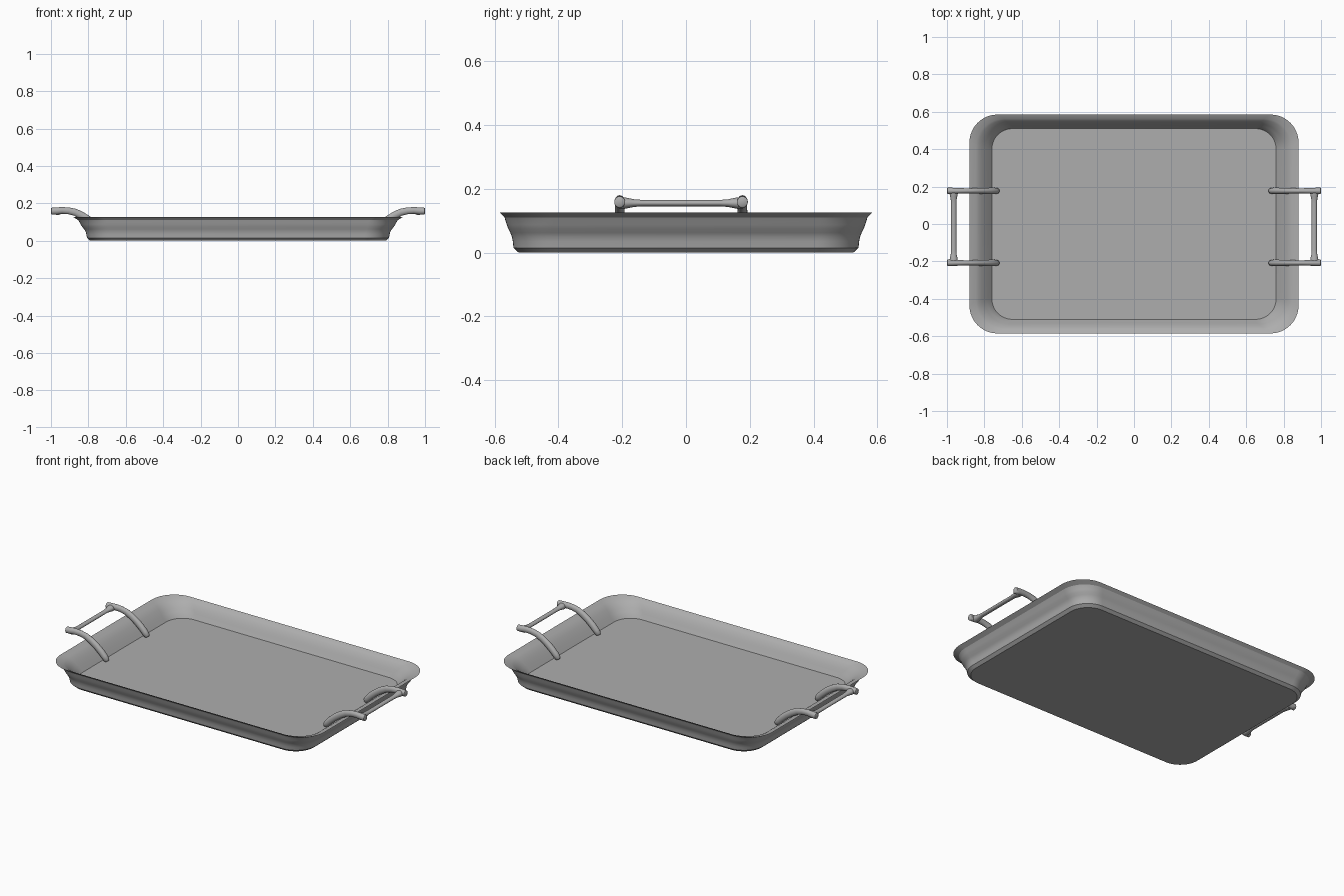
import bpy, bmesh
from math import sin, cos, pi, radians
from mathutils import Vector

if "Cube" in bpy.data.objects:
    bpy.data.objects.remove(bpy.data.objects["Cube"])


def finish(bm, name, angle=35):
    bmesh.ops.recalc_face_normals(bm, faces=bm.faces)
    me = bpy.data.meshes.new(name)
    bm.to_mesh(me)
    bm.free()
    ob = bpy.data.objects.new(name, me)
    mat = bpy.data.materials.get("steel") or bpy.data.materials.new("steel")
    mat.diffuse_color = (0.42, 0.42, 0.42, 1)
    mat.use_nodes = True
    mat.node_tree.nodes["Principled BSDF"].inputs["Base Color"].default_value = mat.diffuse_color
    me.materials.append(mat)
    bpy.context.collection.objects.link(ob)
    bpy.ops.object.select_all(action='DESELECT')
    ob.select_set(True)
    bpy.context.view_layer.objects.active = ob
    bpy.ops.object.shade_smooth_by_angle(angle=radians(angle))
    return ob


def loft(bm, rings):
    loops = [[bm.verts.new(p) for p in ring] for ring in rings]
    n = len(loops[0])
    for a, b in zip(loops, loops[1:]):
        for i in range(n):
            j = (i + 1) % n
            bm.faces.new((a[i], a[j], b[j], b[i]))
    bm.faces.new(loops[0])
    bm.faces.new(loops[-1])


def rounded_rect(hx, hy, z, r, seg=12):
    pts = []
    for q, (sx, sy) in enumerate([(1, 1), (-1, 1), (-1, -1), (1, -1)]):
        for k in range(seg + 1):
            a = (q + k / seg) * pi / 2
            pts.append((sx * (hx - r) + r * cos(a), sy * (hy - r) + r * sin(a), z))
    return pts


def tube(bm, stations, side, seg=20):
    """Elliptical sweep; stations are (centre, radius along side, radius across)."""
    side = Vector(side)
    pts = [Vector(s[0]) for s in stations]
    rings = []
    for i, (p, ra, rb) in enumerate(stations):
        t = (pts[min(i + 1, len(pts) - 1)] - pts[max(i - 1, 0)]).normalized()
        up = t.cross(side).normalized()
        rings.append([pts[i] + side * ra * cos(k * 2 * pi / seg) + up * rb * sin(k * 2 * pi / seg)
                      for k in range(seg)])
    loft(bm, rings)


# Tray: one loft up the outside, over the rim and down to the floor
profile = [  # half x, half y, z, corner radius
    (0.79, 0.525, 0.0, 0.12), (0.807, 0.541, 0.015, 0.13),
    (0.811, 0.543, 0.035, 0.13), (0.815, 0.546, 0.05, 0.13),
    (0.823, 0.551, 0.062, 0.135), (0.833, 0.557, 0.074, 0.14),
    (0.841, 0.562, 0.087, 0.145), (0.848, 0.566, 0.1, 0.15),
    (0.854, 0.569, 0.11, 0.15), (0.88, 0.585, 0.126, 0.15),
    (0.845, 0.562, 0.115, 0.15), (0.83, 0.554, 0.107, 0.14),
    (0.815, 0.544, 0.095, 0.14), (0.8, 0.535, 0.081, 0.13),
    (0.786, 0.527, 0.066, 0.13), (0.773, 0.519, 0.051, 0.125),
    (0.76, 0.51, 0.036, 0.11),
]
bm = bmesh.new()
loft(bm, [rounded_rect(*p) for p in profile])
finish(bm, "tray_pan", 22)

# Handles: two arched arms and a flared crossbar on each side
arm = [  # x, z, half width, half height
    (1.0, 0.158, 0.013, 0.014), (0.997, 0.158, 0.017, 0.018),
    (0.975, 0.159, 0.017, 0.019), (0.94, 0.162, 0.015, 0.018),
    (0.905, 0.16, 0.014, 0.018), (0.87, 0.152, 0.014, 0.019),
    (0.835, 0.135, 0.015, 0.02), (0.8, 0.112, 0.016, 0.02),
    (0.77, 0.087, 0.017, 0.02), (0.745, 0.062, 0.017, 0.019),
    (0.733, 0.046, 0.015, 0.017), (0.729, 0.039, 0.009, 0.011),
]
y0, y1 = -0.208, 0.177
bar = [(0.0, 0.018), (0.015, 0.018), (0.028, 0.0155), (0.045, 0.012), (0.07, 0.01)]
for s, label in ((-1, "left"), (1, "right")):
    for y, end in ((y0, "front"), (y1, "back")):
        bm = bmesh.new()
        tube(bm, [((s * x, y, z), w, h) for x, z, w, h in arm], (0, 1, 0))
        finish(bm, f"{label}_handle_arm_{end}", 50)
    bm = bmesh.new()
    stations = [((s * 0.964, y0 + d, 0.155), r + 0.004, r) for d, r in bar]
    stations += [((s * 0.964, y1 - d, 0.155), r + 0.004, r) for d, r in reversed(bar)]
    tube(bm, stations, (1, 0, 0))
    finish(bm, f"{label}_handle_bar", 50)
